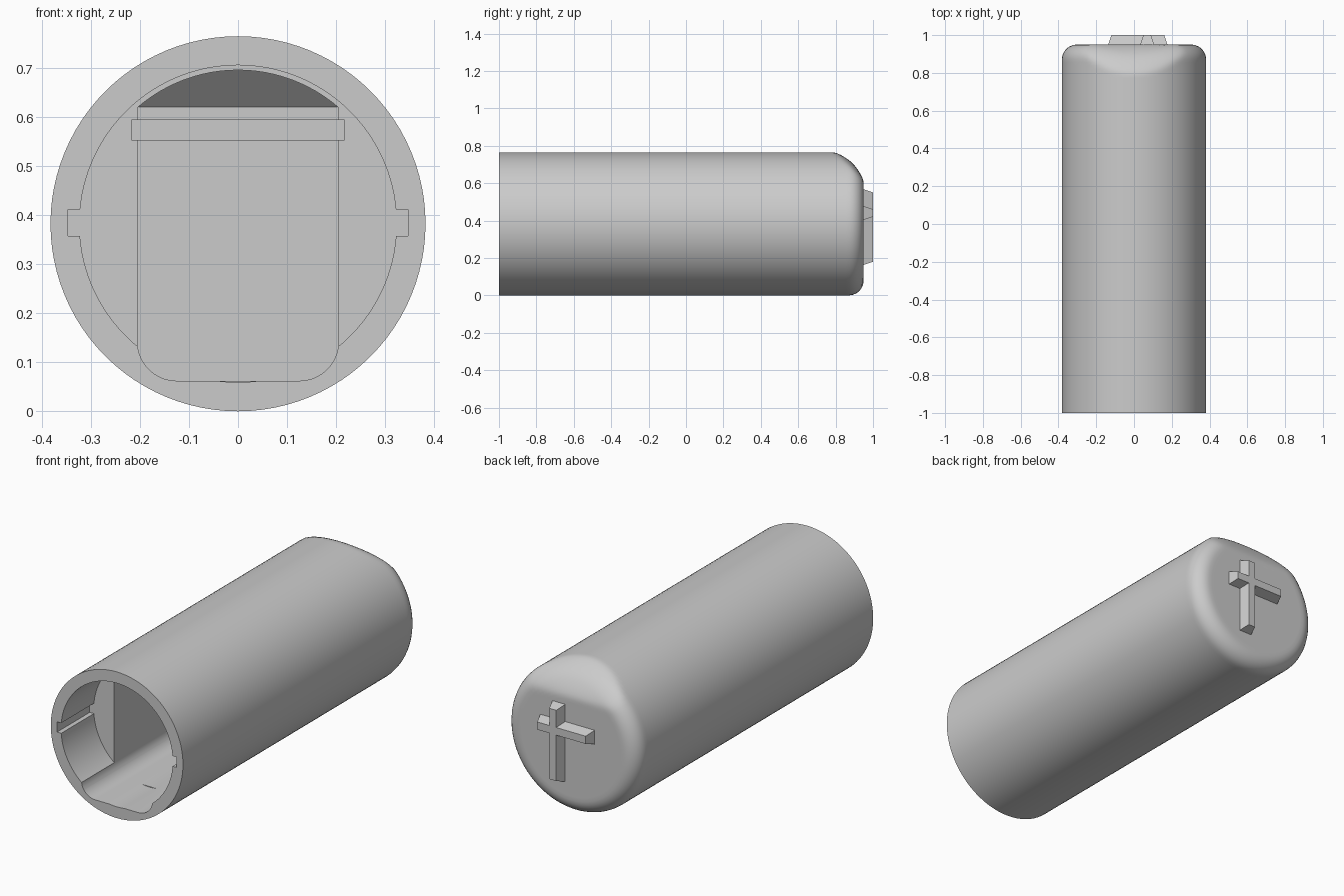
import bpy, bmesh, math
from mathutils import Vector

cube = bpy.data.objects.get("Cube")
if cube:
    bpy.data.objects.remove(cube, do_unlink=True)

R = 0.382      # outer radius, also the height of the axis
CAP = 0.95     # plane of the closed end

grey = bpy.data.materials.new("plain grey")
grey.use_nodes = True
grey.diffuse_color = (0.6, 0.6, 0.6, 1)
grey.node_tree.nodes["Principled BSDF"].inputs["Base Color"].default_value = (0.6, 0.6, 0.6, 1)


def make(name, bm):
    bmesh.ops.recalc_face_normals(bm, faces=bm.faces)
    mesh = bpy.data.meshes.new(name)
    bm.to_mesh(mesh)
    bm.free()
    mesh.materials.append(grey)
    obj = bpy.data.objects.new(name, mesh)
    bpy.context.collection.objects.link(obj)
    return obj


def prism(name, outline, y0, y1, slope=None):
    """Extrude an (x, z) outline along y; slope trims it by y + z < slope."""
    bm = bmesh.new()
    face = bm.faces.new([bm.verts.new((x, y0, z)) for x, z in outline])
    out = bmesh.ops.extrude_face_region(bm, geom=[face])["geom"]
    bmesh.ops.translate(bm, vec=(0, y1 - y0, 0),
                        verts=[v for v in out if isinstance(v, bmesh.types.BMVert)])
    if slope:
        cut = bmesh.ops.bisect_plane(bm, geom=bm.verts[:] + bm.edges[:] + bm.faces[:],
                                     plane_co=(0, 0, slope), plane_no=(0, 1, 1), clear_outer=True)
        edges = [e for e in cut["geom_cut"] if isinstance(e, bmesh.types.BMEdge)]
        bmesh.ops.holes_fill(bm, edges=edges)
    return make(name, bm)


def arc(cx, cz, r, start, end, n):
    steps = [math.radians(start + (end - start) * i / n) for i in range(n + 1)]
    return [(cx + r * math.cos(a), cz + r * math.sin(a)) for a in steps]


def rect(x0, x1, z0, z1):
    return [(x0, z0), (x1, z0), (x1, z1), (x0, z1)]


# Outer body: tube, end cap and sloped flat, blended by rounded edges
def outside(p):
    rim = (math.hypot(p.x, p.z) - R) / 0.08
    cap = (p.y - CAP) / 0.08
    flat = ((p.y + p.z + R - 1.6) / math.sqrt(2)) / 0.035
    return math.hypot(*[max(1 + d, 0) for d in (rim, cap, flat)]) > 1


def surface_point(angle, polar):
    ray = Vector((math.sin(polar) * math.cos(angle), math.cos(polar), math.sin(polar) * math.sin(angle)))
    start, near, far = Vector((0, 0.6, 0)), 0, 1
    for _ in range(24):
        mid = (near + far) / 2
        if outside(start + ray * mid):
            far = mid
        else:
            near = mid
    return start + ray * near + Vector((0, 0, R))


SEG, RINGS = 96, 48
bm = bmesh.new()
angles = [2 * math.pi * i / SEG for i in range(SEG)]
tip = bm.verts.new((0, CAP, R))
rings = [[bm.verts.new(surface_point(a, math.pi / 2 * k / RINGS)) for a in angles]
         for k in range(1, RINGS + 1)]
rings.append([bm.verts.new((R * math.cos(a), -1, R + R * math.sin(a))) for a in angles])
for i in range(SEG):
    j = (i + 1) % SEG
    bm.faces.new((tip, rings[0][i], rings[0][j]))
    for a, b in zip(rings, rings[1:]):
        bm.faces.new((a[i], b[i], b[j], a[j]))
bm.faces.new(rings[-1])
body = make("tube_body", bm)

# Hollow: round mouth, side keyways, deep compartment and its guide grooves
LEDGE = -0.73
compartment = (arc(-0.125, 0.142, 0.08, 180, 270, 10) + arc(0.125, 0.142, 0.08, 270, 360, 10)
               + arc(0, R, 0.313, 49.1, 130.9, 24))
cutters = [
    prism("mouth_cutter", arc(0, R, 0.323, 0, 360 - 3.75, 95), -1.1, LEDGE),
    prism("keyway_cutter", rect(-0.346, 0.346, 0.357, 0.411), -1.1, LEDGE),
    prism("compartment_cutter", compartment, -1.12, 0.88, slope=1.5),
    prism("groove_cutter", rect(-0.217, 0.217, 0.553, 0.593), -0.8, 0.89),
]
bpy.context.view_layer.objects.active = body
for cutter in cutters:
    mod = body.modifiers.new("hollow", "BOOLEAN")
    mod.operation, mod.solver, mod.object = "DIFFERENCE", "EXACT", cutter
    bpy.ops.object.modifier_apply(modifier=mod.name)
    bpy.data.objects.remove(cutter, do_unlink=True)

for other in bpy.context.selected_objects:
    other.select_set(False)
body.select_set(True)
bpy.ops.object.shade_smooth_by_angle(angle=math.radians(25))


# Plain raised ribs on the closed end, narrowing outward
def rib(name, x0, x1, z0, z1, taper=0.02):
    obj = prism(name, rect(x0, x1, z0, z1), CAP - 0.01, 1.0)
    mid = Vector(((x0 + x1) / 2, 0, (z0 + z1) / 2))
    for v in obj.data.vertices:
        if v.co.y > CAP:
            v.co.x -= math.copysign(taper, v.co.x - mid.x)
            v.co.z -= math.copysign(taper, v.co.z - mid.z)
    return obj


rib("upright_rib", 0.03, 0.11, 0.16, 0.57)
rib("cross_rib", -0.14, 0.18, 0.4, 0.48)
